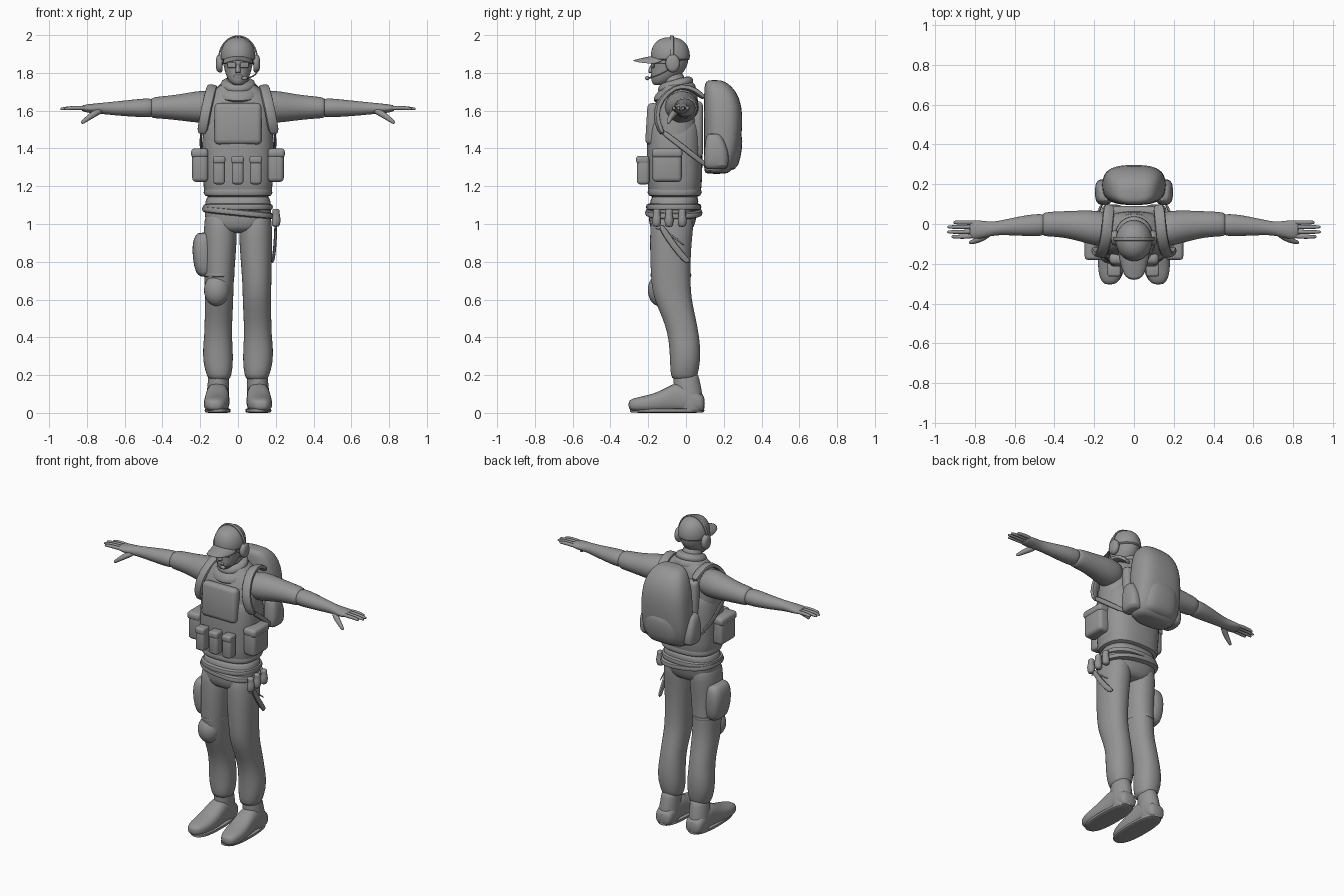
import bpy, bmesh, math
from mathutils import Vector, Matrix

GREY = bpy.data.materials.new("matte grey")
GREY.diffuse_color = (0.3, 0.3, 0.3, 1)


def finish(name, bm, levels=1, angle=60):
    bmesh.ops.recalc_face_normals(bm, faces=bm.faces)
    me = bpy.data.meshes.new(name)
    bm.to_mesh(me)
    bm.free()
    ob = bpy.data.objects.new(name, me)
    bpy.context.collection.objects.link(ob)
    me.materials.append(GREY)
    if levels:
        ob.modifiers.new("smooth", 'SUBSURF').levels = levels
        ob.modifiers["smooth"].render_levels = levels
    bpy.ops.object.select_all(action='DESELECT')
    bpy.context.view_layer.objects.active = ob
    ob.select_set(True)
    bpy.ops.object.shade_smooth_by_angle(angle=math.radians(angle))
    return ob


def skin(name, rings, levels=1, angle=60):
    """Bridge rings of points into a capped skin."""
    bm = bmesh.new()
    vs = [[bm.verts.new(p) for p in r] for r in rings]
    n = len(vs[0])
    for a, b in zip(vs, vs[1:]):
        for i in range(n):
            bm.faces.new((a[i], a[(i + 1) % n], b[(i + 1) % n], b[i]))
    bm.faces.new(vs[0])
    bm.faces.new(vs[-1])
    return finish(name, bm, levels, angle)


def loft(name, axis, sections, n=20, power=1.0, side=1, tilt=(0, 0)):
    """Sections (position, centre a, centre b, radius a, radius b) along an axis.
    Tilt shears the position by a and b."""
    rings = []
    for t, ca, cb, ra, rb in sections:
        ring = []
        for i in range(n):
            c, s = math.cos(math.tau * i / n), math.sin(math.tau * i / n)
            a = ca + ra * math.copysign(abs(c) ** power, c)
            b = cb + rb * math.copysign(abs(s) ** power, s)
            k = t + tilt[0] * a + tilt[1] * b
            x, y, z = {'x': (k, a, b), 'y': (a, k, b), 'z': (a, b, k)}[axis]
            ring.append((x * side, y, max(z, 0)))
        rings.append(ring)
    return skin(name, rings)


def tube(name, pts, radii, n=8, side=1):
    """Round limb along a path with a radius at each point."""
    pts = [Vector((p[0] * side, p[1], p[2])) for p in pts]
    rings = []
    for i, p in enumerate(pts):
        d = pts[min(i + 1, len(pts) - 1)] - pts[max(i - 1, 0)]
        q = d.to_track_quat('Z', 'Y')
        rings.append([p + q @ Vector((radii[i] * math.cos(math.tau * k / n),
                                      radii[i] * math.sin(math.tau * k / n), 0)) for k in range(n)])
    return skin(name, rings)


def strap(name, pts, across, w, t, side=1):
    """Flat webbing along a path."""
    pts = [Vector((p[0] * side, p[1], p[2])) for p in pts]
    u = Vector((across[0] * side, across[1], across[2])).normalized() * w / 2
    rings = []
    for i, p in enumerate(pts):
        d = pts[min(i + 1, len(pts) - 1)] - pts[max(i - 1, 0)]
        v = d.cross(u).normalized() * t / 2
        rings.append([p + u + v, p + u * 0.2 + v, p - u + v, p - u - v, p + u * 0.2 - v, p + u - v])
    return skin(name, rings)


def pouch(name, c, size, bevel, rot=(0, 0, 0), taper=1.0):
    """Soft-edged box; taper scales its lower end."""
    bm = bmesh.new()
    bmesh.ops.create_cube(bm, size=1)
    for v in bm.verts:
        if v.co.z < 0:
            v.co.x *= taper
            v.co.y *= taper
        v.co = Vector(v.co[i] * size[i] for i in range(3))
    bmesh.ops.bevel(bm, geom=bm.edges[:], offset=bevel, segments=3, profile=0.5, affect='EDGES')
    for axis, ang in zip('XYZ', rot):
        bmesh.ops.rotate(bm, verts=bm.verts, matrix=Matrix.Rotation(ang, 3, axis))
    bmesh.ops.translate(bm, verts=bm.verts, vec=c)
    return finish(name, bm, 0)


def ball(name, c, r):
    bm = bmesh.new()
    bmesh.ops.create_uvsphere(bm, u_segments=24, v_segments=14, radius=1)
    for v in bm.verts:
        v.co = Vector(v.co[i] * r[i] + c[i] for i in range(3))
    return finish(name, bm, 0)


# Torso, vest and hips
loft("shirt", 'z', [(1.12, 0, -.06, .17, .13), (1.3, 0, -.06, .18, .14), (1.5, 0, -.06, .19, .13),
                    (1.62, 0, -.055, .19, .12), (1.68, 0, -.04, .165, .105), (1.73, 0, -.04, .1, .085),
                    (1.76, 0, -.045, .07, .07)], power=.8)
loft("vest", 'z', [(1.15, 0, -.06, .15, .11), (1.155, 0, -.06, .18, .14), (1.22, 0, -.06, .187, .147),
                   (1.4, 0, -.06, .195, .15), (1.5, 0, -.06, .188, .145), (1.55, 0, -.06, .165, .138),
                   (1.58, 0, -.06, .1, .1)], power=.75)
pouch("chest_panel", (0, -.18, 1.53), (.25, .06, .22), .025, rot=(-.06, 0, 0))
pouch("back_panel", (0, .06, 1.5), (.26, .06, .3), .025)
loft("waist_band", 'z', [(1.14, 0, -.06, .14, .1), (1.145, 0, -.06, .185, .145), (1.19, 0, -.06, .188, .15),
                         (1.195, 0, -.06, .14, .1)], power=.75)
loft("hips", 'z', [(.95, 0, -.075, .1, .09), (.98, 0, -.075, .165, .12), (1.05, 0, -.07, .182, .13),
                   (1.13, 0, -.06, .175, .13), (1.16, 0, -.06, .16, .12)], power=.8)
for name, z, tx, r in (("trouser_belt", 1.09, 0, 0), ("gear_belt", 1.06, -.1, .006)):
    loft(name, 'z', [(z - .02, 0, -.065, .16, .12), (z - .018, 0, -.065, .188 + r, .15 + r),
                     (z + .018, 0, -.065, .188 + r, .15 + r), (z + .02, 0, -.065, .16, .12)],
         power=.8, tilt=(tx, 0))

# Limbs, mirrored left and right
for s, tag in ((1, "left"), (-1, "right")):
    loft(tag + "_trouser_leg", 'z',
         [(.17, .1, -.01, .055, .06), (.2, .1, -.01, .066, .072), (.26, .105, -.005, .08, .08),
          (.34, .107, -.005, .08, .083), (.42, .105, -.015, .073, .083), (.5, .103, -.035, .074, .088),
          (.6, .1, -.07, .076, .1), (.68, .1, -.08, .077, .105), (.8, .097, -.083, .083, .107),
          (.92, .094, -.08, .089, .112), (1.03, .092, -.072, .088, .118), (1.08, .09, -.07, .07, .09)],
         side=s, power=.9)
    loft(tag + "_boot_shaft", 'z', [(.0, .11, .03, .05, .055), (.01, .11, .025, .062, .07), (.1, .107, .015, .06, .075),
                                    (.18, .103, 0, .056, .07), (.22, .1, 0, .055, .065)], side=s)
    loft(tag + "_boot_foot", 'y', [(-.305, .122, .042, .02, .018), (-.29, .121, .042, .045, .032),
                                   (-.24, .118, .045, .064, .042), (-.17, .113, .051, .069, .05),
                                   (-.1, .11, .068, .066, .068), (-.04, .108, .085, .06, .085),
                                   (.03, .108, .07, .06, .07), (.08, .108, .05, .058, .05),
                                   (.1, .108, .05, .04, .04)], side=s, power=.8)
    loft(tag + "_boot_sole", 'z', [(0, .108, -.1, .06, .19), (.003, .108, -.1, .07, .2),
                                   (.022, .108, -.1, .07, .2), (.025, .108, -.1, .06, .19)], side=s, power=.8)
    loft(tag + "_sleeve", 'x', [(.1, -.03, 1.62, .08, .07), (.17, -.025, 1.62, .09, .088),
                                (.23, -.015, 1.62, .086, .083), (.32, -.004, 1.617, .07, .068),
                                (.4, 0, 1.617, .064, .06), (.455, -.002, 1.615, .061, .056),
                                (.462, -.003, 1.615, .05, .045)], side=s)
    loft(tag + "_forearm", 'x', [(.44, -.003, 1.615, .05, .045), (.47, -.005, 1.615, .057, .052),
                                 (.53, -.007, 1.614, .055, .048), (.62, -.014, 1.612, .043, .04),
                                 (.68, -.02, 1.612, .036, .034), (.72, -.025, 1.612, .036, .03),
                                 (.77, -.028, 1.611, .046, .026), (.81, -.028, 1.612, .048, .02),
                                 (.83, -.028, 1.613, .04, .014)], side=s)
    for i, (y, x) in enumerate(((-.064, .915), (-.04, .937), (-.015, .935), (.008, .905))):
        tube(f"{tag}_finger_{i + 1}", [(.79, y * .9, 1.612), (.84, y, 1.615), (.89, y, 1.614), (x, y, 1.609),
                                       (x + .003, y, 1.609)], [.012, .0125, .011, .009, .004], side=s)
    tube(tag + "_thumb", [(.72, -.04, 1.605), (.76, -.068, 1.585), (.795, -.085, 1.56), (.825, -.094, 1.537),
                          (.829, -.095, 1.533)], [.018, .02, .015, .011, .005], side=s)
    # Pack straps over the shoulder and back under the arm
    strap(tag + "_shoulder_strap", [(.12, .1, 1.66), (.13, .05, 1.71), (.135, -.03, 1.735), (.145, -.1, 1.7),
                                    (.165, -.16, 1.62), (.182, -.155, 1.53), (.192, -.12, 1.47)],
          (1, .25, .1), .06, .028, side=s)
    strap(tag + "_lower_strap", [(.19, -.14, 1.5), (.2, -.06, 1.44), (.195, .03, 1.37), (.15, .12, 1.3)],
          (0, .6, .8), .03, .012, side=s)
    # Side pouch on the vest, and pocket on the pack
    pouch(tag + "_side_pouch", (.2 * s, -.1, 1.31), (.085, .155, .175), .022)
    pouch(tag + "_side_pouch_lid", (.203 * s, -.1, 1.375), (.09, .162, .05), .018)
    loft(tag + "_pack_pocket", 'z', [(1.29, .14, .155, .035, .05), (1.3, .15, .16, .045, .065),
                                     (1.38, .152, .162, .048, .068), (1.46, .145, .15, .042, .045),
                                     (1.48, .14, .145, .03, .03)], side=s, power=.7)
    # Headset earcup
    loft(tag + "_earcup", 'x', [(.08, -.07, 1.85, .036, .046), (.09, -.07, 1.85, .04, .05),
                                (.108, -.07, 1.85, .038, .048), (.117, -.07, 1.85, .022, .03)], side=s)
    # Spectacle lens and arm
    pouch(tag + "_lens", (.034 * s, -.176, 1.842), (.048, .009, .03), .004, rot=(0, 0, .3 * s))
    tube(tag + "_glasses_arm", [(.056, -.17, 1.848), (.083, -.12, 1.85), (.085, -.07, 1.85)], [.004] * 3, 6, s)

# Front magazine pouches
for i, x in enumerate((-.1, -.002, .094)):
    pouch(f"magazine_pouch_{i + 1}", (x, -.227, 1.285), (.062, .065, .15), .016)
    pouch(f"magazine_flap_{i + 1}", (x, -.23, 1.34), (.066, .068, .04), .012)

# Backpack
loft("backpack", 'z', [(1.265, 0, .16, .1, .05), (1.275, 0, .165, .14, .07), (1.33, 0, .185, .158, .09),
                       (1.45, 0, .195, .163, .1), (1.58, 0, .198, .158, .104), (1.67, 0, .19, .14, .095),
                       (1.73, 0, .17, .11, .073), (1.755, 0, .155, .08, .05), (1.762, 0, .15, .04, .025)],
     power=.72, n=24)
loft("pack_lower_pocket", 'z', [(1.28, 0, .19, .09, .05), (1.3, 0, .2, .125, .08), (1.4, 0, .2, .135, .1),
                                (1.48, 0, .2, .12, .1), (1.5, 0, .19, .1, .08)], power=.7)

# Neck scarf
loft("neck", 'z', [(1.66, 0, -.05, .07, .07), (1.74, 0, -.06, .06, .062), (1.82, 0, -.075, .058, .06)])
loft("scarf_lower", 'z', [(1.67, 0, -.06, .1, .09), (1.69, 0, -.062, .125, .118), (1.72, 0, -.055, .122, .11),
                          (1.745, 0, -.05, .095, .088), (1.75, 0, -.05, .06, .06)], tilt=(0, .22))
loft("scarf_upper", 'z', [(1.72, 0, -.055, .085, .085), (1.745, 0, -.055, .098, .098), (1.77, 0, -.055, .09, .09),
                          (1.782, 0, -.055, .065, .065)], tilt=(0, .25))

# Head, nose, ears hidden by the headset
loft("head", 'z', [(1.735, 0, -.145, .02, .025), (1.745, 0, -.135, .04, .045), (1.775, 0, -.115, .06, .073),
                   (1.81, 0, -.095, .071, .09), (1.85, 0, -.085, .08, .098), (1.9, 0, -.083, .086, .1),
                   (1.94, 0, -.083, .08, .09)])
loft("nose", 'z', [(1.798, 0, -.182, .012, .01), (1.804, 0, -.186, .018, .018), (1.82, 0, -.183, .013, .016),
                   (1.85, 0, -.176, .009, .01)], n=8)
pouch("lips", (0, -.178, 1.782), (.045, .018, .016), .006)

# Cap with curved brim
loft("cap", 'z', [(1.865, 0, -.083, .085, .095), (1.868, 0, -.083, .093, .105), (1.9, 0, -.083, .094, .106),
                  (1.94, 0, -.083, .085, .097), (1.97, 0, -.083, .062, .073), (1.985, 0, -.083, .035, .042),
                  (1.989, 0, -.083, .012, .015)])
rings = []
for i in range(9):
    x = -1 + i / 4
    edge = -.15 - .135 * (1 - abs(x) ** 2.6) ** .6
    top = 1.888 - .02 * x * x
    rings.append([(x * .08, -.11, top + .012), (x * .08, (edge - .11) / 2, top), (x * .08, edge, top - .02),
                  (x * .08, edge, top - .028), (x * .08, (edge - .11) / 2, top - .01), (x * .08, -.11, top)])
skin("cap_brim", rings)

# Headset band and microphone
arc = [math.pi * i / 12 for i in range(13)]
strap("headset_band", [(.103 * math.cos(a), -.075, 1.87 + .126 * math.sin(a)) for a in arc], (0, 1, 0), .022, .009)
tube("microphone_boom", [(.108, -.085, 1.82), (.095, -.14, 1.79), (.065, -.185, 1.775), (.04, -.2, 1.772)], [.0045] * 4, 6)
ball("microphone", (.035, -.205, 1.772), (.016, .012, .011))

# Belt gear on the left hip: canisters and a sheathed knife
for i, y in enumerate((-.155, -.09, -.02)):
    loft(f"hip_canister_{i + 1}", 'z', [(.985, .2, y, .012, .012), (.99, .2, y, .023, .023), (1.03, .203, y, .025, .026),
                                        (1.045, .203, y, .018, .018), (1.075, .2, y, .022, .022),
                                        (1.08, .2, y, .014, .014)], n=12)
strap("knife_sheath", [(.2, -.14, 1.0), (.198, -.09, .92), (.192, -.03, .84), (.18, .02, .79)], (0, .8, .6), .036, .016)
strap("sheath_cord", [(.195, -.17, .98), (.195, -.1, .96), (.195, .0, .88)], (0, .5, .8), .01, .008)

# Right thigh pouch with its strap, and one knee pad
loft("thigh_pouch", 'z', [(.72, -.165, -.07, .03, .05), (.735, -.175, -.07, .05, .075), (.82, -.185, -.07, .056, .088),
                          (.9, -.187, -.07, .056, .088), (.945, -.18, -.07, .045, .075),
                          (.955, -.175, -.07, .03, .05)], power=.7)
loft("thigh_strap", 'z', [(.715, -.1, -.08, .07, .09), (.717, -.1, -.08, .084, .111), (.742, -.1, -.08, .086, .112),
                          (.744, -.1, -.08, .07, .09)])
ball("knee_pad", (-.112, -.14, .65), (.068, .062, .085))
